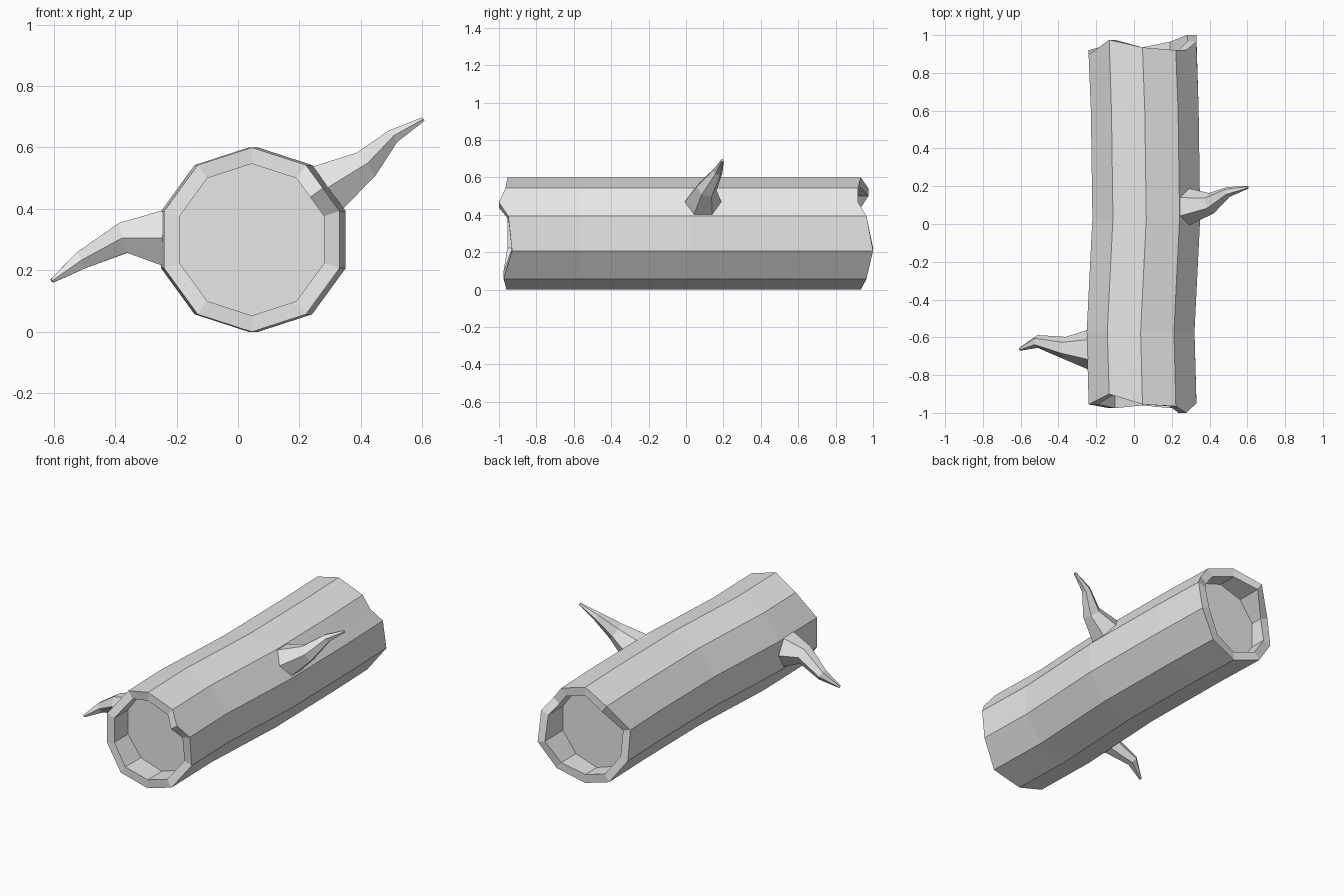
import bpy, bmesh
from math import radians, cos, sin, pi
from mathutils import Vector

cube = bpy.data.objects.get("Cube")
if cube:
    bpy.data.objects.remove(cube)

# Single plain material
grey = bpy.data.materials.new("plain grey")
grey.use_nodes = True
grey.diffuse_color = (0.8, 0.8, 0.8, 1)
grey.node_tree.nodes["Principled BSDF"].inputs["Base Color"].default_value = (0.8, 0.8, 0.8, 1)


def loft(name, rings):
    """Skin a list of point rings and cap both ends."""
    bm = bmesh.new()
    loops = [[bm.verts.new(p) for p in ring] for ring in rings]
    n = len(loops[0])
    for a, b in zip(loops, loops[1:]):
        for i in range(n):
            j = (i + 1) % n
            bm.faces.new((a[i], a[j], b[j], b[i]))
    bm.faces.new(loops[0])
    bm.faces.new(loops[-1])
    bmesh.ops.recalc_face_normals(bm, faces=bm.faces)
    mesh = bpy.data.meshes.new(name)
    bm.to_mesh(mesh)
    bm.free()
    mesh.materials.append(grey)
    obj = bpy.data.objects.new(name, mesh)
    bpy.context.collection.objects.link(obj)
    return obj


# Ten-sided trunk; the extra corner at 36 degrees shapes the broken rims
ANGLES = [90, 54, 36, 18, -18, -54, -90, -126, -162, 162, 126]
FRONT = [-.955, -.965, -1.0, -.95, -.93, -.975, -.96, -.975, -.955, -.955, -.90]
BACK = [.935, .92, .92, .965, 1.0, .965, .935, .95, .92, .895, .975]
COUNT = len(ANGLES)


def trunk_ring(x, ys, radius):
    ring = []
    for angle, y in zip(ANGLES, ys):
        r = radius * (cos(pi / 10) if angle == 36 else 1)
        t = radians(angle)
        ring.append((x + r * cos(t), y, 0.3 + r * sin(t)))
    return ring


OUTER, INNER = 0.30, 0.247
loft("log_trunk", [
    trunk_ring(.045, [-.82] * COUNT, INNER),   # front hollow floor
    trunk_ring(.045, FRONT, INNER),
    trunk_ring(.045, FRONT, OUTER),
    trunk_ring(.035, [-.57] * COUNT, OUTER),   # gentle bend
    trunk_ring(.065, [.03] * COUNT, OUTER),
    trunk_ring(.057, [.60] * COUNT, OUTER),
    trunk_ring(.045, BACK, OUTER),
    trunk_ring(.045, BACK, INNER),
    trunk_ring(.045, [.82] * COUNT, INNER),    # back hollow floor
])


# Tapering six-sided branch stubs
def branch(name, base_dir, path, sides=6):
    points = [Vector(p[:3]) for p in path]
    rings = []
    for k, centre in enumerate(points):
        if k == 0:
            d = Vector(base_dir)
        else:
            d = points[min(k + 1, len(points) - 1)] - points[k - 1]
        d.normalize()
        u = Vector((0, 1, 0))
        u = (u - d * u.dot(d)).normalized()
        v = d.cross(u)
        r = path[k][3]
        rings.append([centre + r * (u * cos(2 * pi * i / sides) + v * sin(2 * pi * i / sides))
                      for i in range(sides)])
    return loft(name, rings)


branch("left_branch", (.81, 0, .59), [
    (.285, .09, .465, .10), (.41, .11, .54, .056), (.50, .17, .633, .027), (.602, .194, .692, .008)])
branch("right_branch", (-1, 0, 0), [
    (-.235, -.665, .305, .108), (-.37, -.655, .307, .058), (-.51, -.622, .233, .034), (-.605, -.663, .166, .008)])
